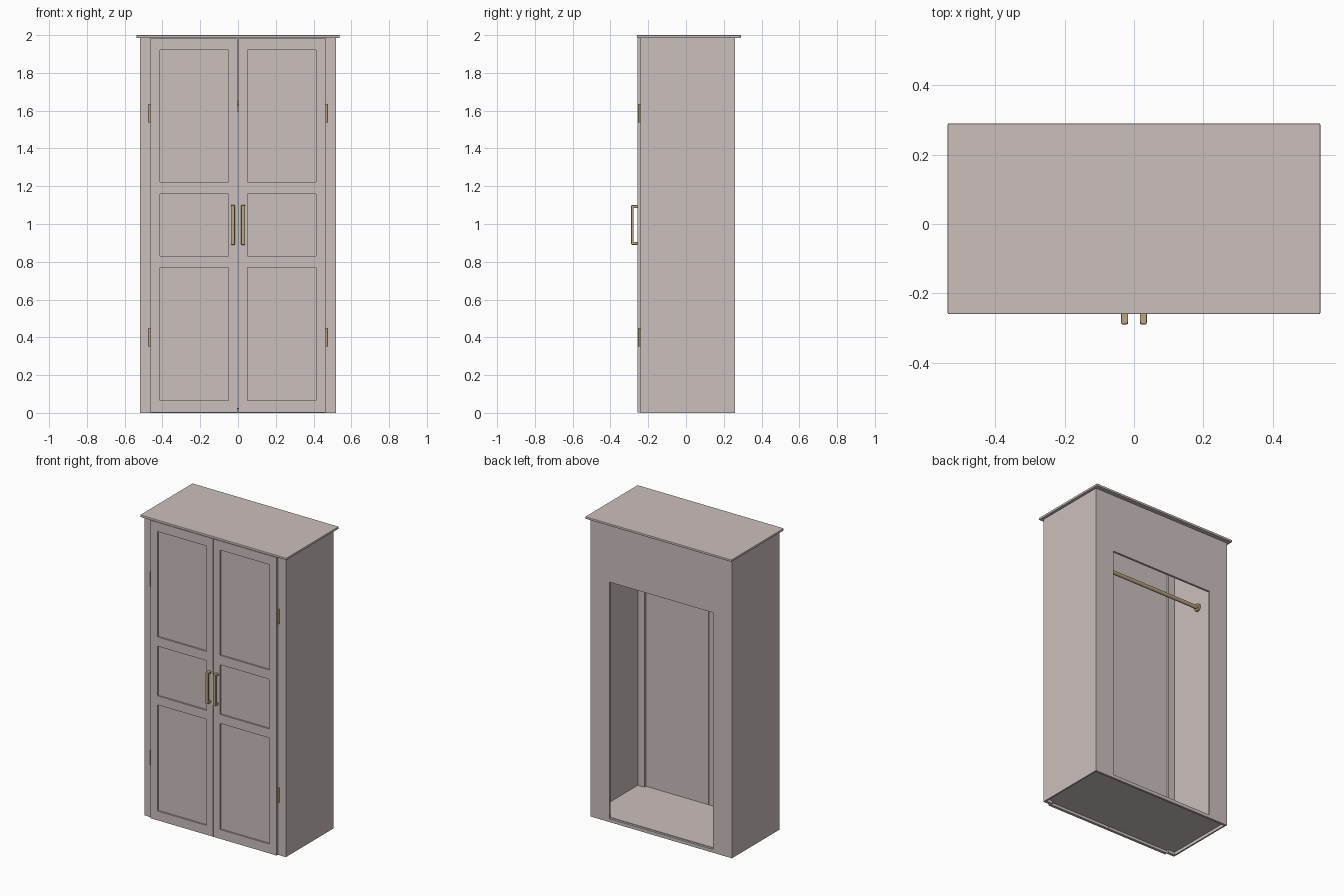
import bpy, bmesh, math

if "Cube" in bpy.data.objects:
    bpy.data.objects.remove(bpy.data.objects["Cube"])


def material(name, rgb):
    m = bpy.data.materials.new(name)
    m.diffuse_color = (*rgb, 1)
    m.use_nodes = True
    m.node_tree.nodes["Principled BSDF"].inputs["Base Color"].default_value = m.diffuse_color
    return m


PAINT = material("warm_grey_paint", (0.60, 0.53, 0.51))
BRASS = material("aged_brass", (0.50, 0.38, 0.22))


def finish(name, bm, mat, bevel=0, segments=2):
    bmesh.ops.recalc_face_normals(bm, faces=bm.faces)
    me = bpy.data.meshes.new(name)
    bm.to_mesh(me)
    bm.free()
    ob = bpy.data.objects.new(name, me)
    bpy.context.collection.objects.link(ob)
    me.materials.append(mat)
    if bevel:
        mod = ob.modifiers.new("bevel", "BEVEL")
        mod.width, mod.segments = bevel, segments
    return ob


def add_box(bm, x, y, z):
    verts = bmesh.ops.create_cube(bm, size=1)["verts"]
    for v in verts:
        for i, (a, b) in enumerate((x, y, z)):
            v.co[i] = (a + b) / 2 + v.co[i] * (b - a)


def box(name, x, y, z, mat=PAINT, bevel=0):
    bm = bmesh.new()
    add_box(bm, x, y, z)
    return finish(name, bm, mat, bevel)


def span(side, a, b):
    return tuple(sorted((side * a, side * b)))


def cylinder(name, radius, length, loc, axis="Z", sides=24):
    rot = (0, math.pi / 2, 0) if axis == "X" else (0, 0, 0)
    bpy.ops.mesh.primitive_cylinder_add(vertices=sides, radius=radius, depth=length,
                                        location=loc, rotation=rot)
    ob = bpy.context.object
    ob.name = name
    ob.data.materials.append(BRASS)
    bpy.ops.object.shade_smooth_by_angle()
    return ob


def door(name, side):
    # front grid of rails and stiles, thickened, with three sunken panels
    xs = sorted(side * x for x in (0.0015, 0.05, 0.412, 0.464))
    zs = (0.003, 0.065, 0.77, 0.83, 1.16, 1.222, 1.922, 1.983)
    bm = bmesh.new()
    grid = [[bm.verts.new((x, -0.258, z)) for x in xs] for z in zs]
    faces, panels = [], []
    for j in range(len(zs) - 1):
        for i in range(3):
            f = bm.faces.new((grid[j][i], grid[j][i + 1], grid[j + 1][i + 1], grid[j + 1][i]))
            faces.append(f)
            if i == 1 and j % 2 == 1:
                panels.append(f)
    # closed back and edges
    back = [bm.verts.new((x, -0.24, z)) for x, z in
            ((xs[0], zs[0]), (xs[3], zs[0]), (xs[3], zs[-1]), (xs[0], zs[-1]))]
    bm.faces.new(back[::-1])
    rims = (grid[0], [r[3] for r in grid], grid[-1][::-1], [r[0] for r in grid][::-1])
    for k, rim in enumerate(rims):
        bm.faces.new(rim[::-1] + [back[k], back[(k + 1) % 4]])
    bmesh.ops.inset_individual(bm, faces=panels, thickness=0.022)
    for f in panels:
        for v in f.verts:
            v.co.y += 0.010
    return finish(name, bm, PAINT)


# carcass floor and top board
box("floor_panel", (-0.51, 0.51), (-0.239, 0.246), (0.02, 0.026))
box("top_board", (-0.538, 0.538), (-0.26, 0.29), (1.985, 2.0), bevel=0.003)

# back panel with a large opening
bm = bmesh.new()
add_box(bm, (-0.51, 0.51), (0.245, 0.26), (1.595, 1.985))
add_box(bm, (-0.382, 0.382), (0.245, 0.26), (0, 0.022))
for s in (-1, 1):
    add_box(bm, span(s, 0.382, 0.51), (0.245, 0.26), (0, 1.595))
bmesh.ops.remove_doubles(bm, verts=bm.verts, dist=1e-5)
# drop the hidden faces and the seams between the four boards
hidden = [f for f in bm.faces if abs(f.normal.x) > 0.9 and abs(abs(f.calc_center_median().x) - 0.382) < 1e-3
          and f.calc_center_median().z < 0.1]
bmesh.ops.delete(bm, geom=hidden, context="FACES_ONLY")
finish("back_panel", bm, PAINT)

for s, label in ((-1, "left"), (1, "right")):
    # sides, front stiles and doors
    box(label + "_side", span(s, 0.51, 0.52), (-0.24, 0.26), (0, 1.985))
    box(label + "_front_stile", span(s, 0.462, 0.51), (-0.24, -0.222), (0, 1.985))
    door(label + "_door", s)
    # hinges
    for z, level in ((0.40, "lower"), (1.587, "upper")):
        cylinder(f"{label}_{level}_hinge", 0.0065, 0.097, (s * 0.467, -0.244, z), sides=16)
    # pull handle: bar with two posts
    x = span(s, 0.017, 0.037)
    box(label + "_handle_bar", x, (-0.29, -0.277), (0.89, 1.10), BRASS, 0.004)
    for z, level in ((0.89, "lower"), (1.085, "upper")):
        box(f"{label}_{level}_handle_post", x, (-0.284, -0.257), (z, z + 0.015), BRASS, 0.003)
    # rod sockets
    cylinder(label + "_rod_socket", 0.025, 0.014, (s * 0.503, 0, 1.64), "X")

# hanging rod
cylinder("hanging_rod", 0.0125, 1.0, (0, 0, 1.64), "X")
